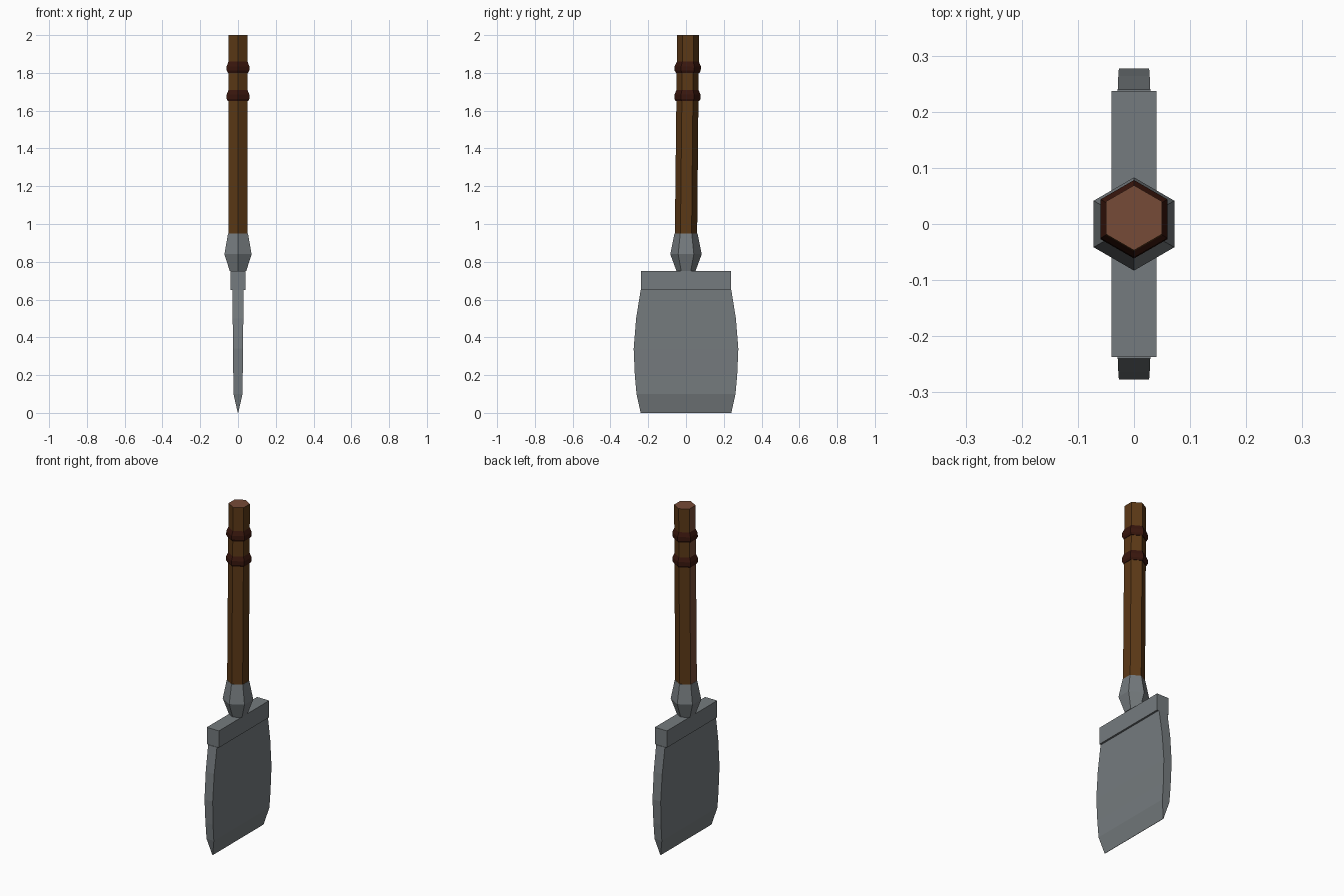
import bpy, bmesh, math

if "Cube" in bpy.data.objects:
    bpy.data.objects.remove(bpy.data.objects["Cube"])

def material(name, color):
    m = bpy.data.materials.new(name)
    m.diffuse_color = (*color, 1)
    m.use_nodes = True
    m.node_tree.nodes["Principled BSDF"].inputs["Base Color"].default_value = m.diffuse_color
    return m

def loft(name, sections, mat):
    """Skin a stack of matching closed sections and cap both ends."""
    bm = bmesh.new()
    rings = [[bm.verts.new(p) for p in s] for s in sections]
    n = len(rings[0])
    for a, b in zip(rings, rings[1:]):
        for i in range(n):
            j = (i + 1) % n
            bm.faces.new((a[i], a[j], b[j], b[i]))
    bm.faces.new(rings[0][::-1])
    bm.faces.new(rings[-1])
    bmesh.ops.recalc_face_normals(bm, faces=bm.faces)
    me = bpy.data.meshes.new(name)
    bm.to_mesh(me)
    bm.free()
    ob = bpy.data.objects.new(name, me)
    bpy.context.collection.objects.link(ob)
    me.materials.append(mat)
    return ob

def lean(z):
    # the grip drifts slightly toward +y on its way up
    return 0.011 * max(0, (z - 0.95) / 1.05)

def hexagon(z, r):
    return [(r * math.sin(k * math.pi / 3), lean(z) + r * math.cos(k * math.pi / 3), z)
            for k in range(6)]

def slab(z, half_x, half_y):
    return [(-half_x, -half_y, z), (half_x, -half_y, z),
            (half_x, half_y, z), (-half_x, half_y, z)]

steel = material("steel", (0.178, 0.198, 0.209))
wood = material("wood", (0.105, 0.040, 0.008))
red_wood = material("red_wood", (0.18, 0.070, 0.038))
leather = material("dark_leather", (0.040, 0.008, 0.004))

# Broad blade, bevelled to an edge at the bottom
blade = [(0, 0.001, 0.24), (0.10, 0.024, 0.262), (0.20, 0.025, 0.271),
         (0.34, 0.027, 0.277), (0.50, 0.028, 0.264), (0.65, 0.029, 0.24)]
loft("blade", [slab(*s) for s in blade], steel)

# Crossbar over the blade
loft("crossbar", [slab(0.65, 0.04, 0.237), slab(0.75, 0.04, 0.237)], steel)

# Hexagonal collar
loft("collar", [hexagon(z, r) for z, r in ((0.75, 0.05), (0.84, 0.083), (0.95, 0.061))], steel)

# Wooden handle, with redder wood on the end grain and the -x facet
handle = loft("handle", [hexagon(0.95, 0.059), hexagon(2.0, 0.058)], wood)
handle.data.materials.append(red_wood)
for f in handle.data.polygons:
    if f.normal.z > 0.9 or f.normal.x < -0.95:
        f.material_index = 1

# Two raised grip bands
for i, z in enumerate((1.65, 1.80)):
    profile = ((0, 0.062), (0.012, 0.069), (0.035, 0.069), (0.06, 0.058))
    loft(f"grip_band_{i + 1}", [hexagon(z + dz, r) for dz, r in profile], leather)
